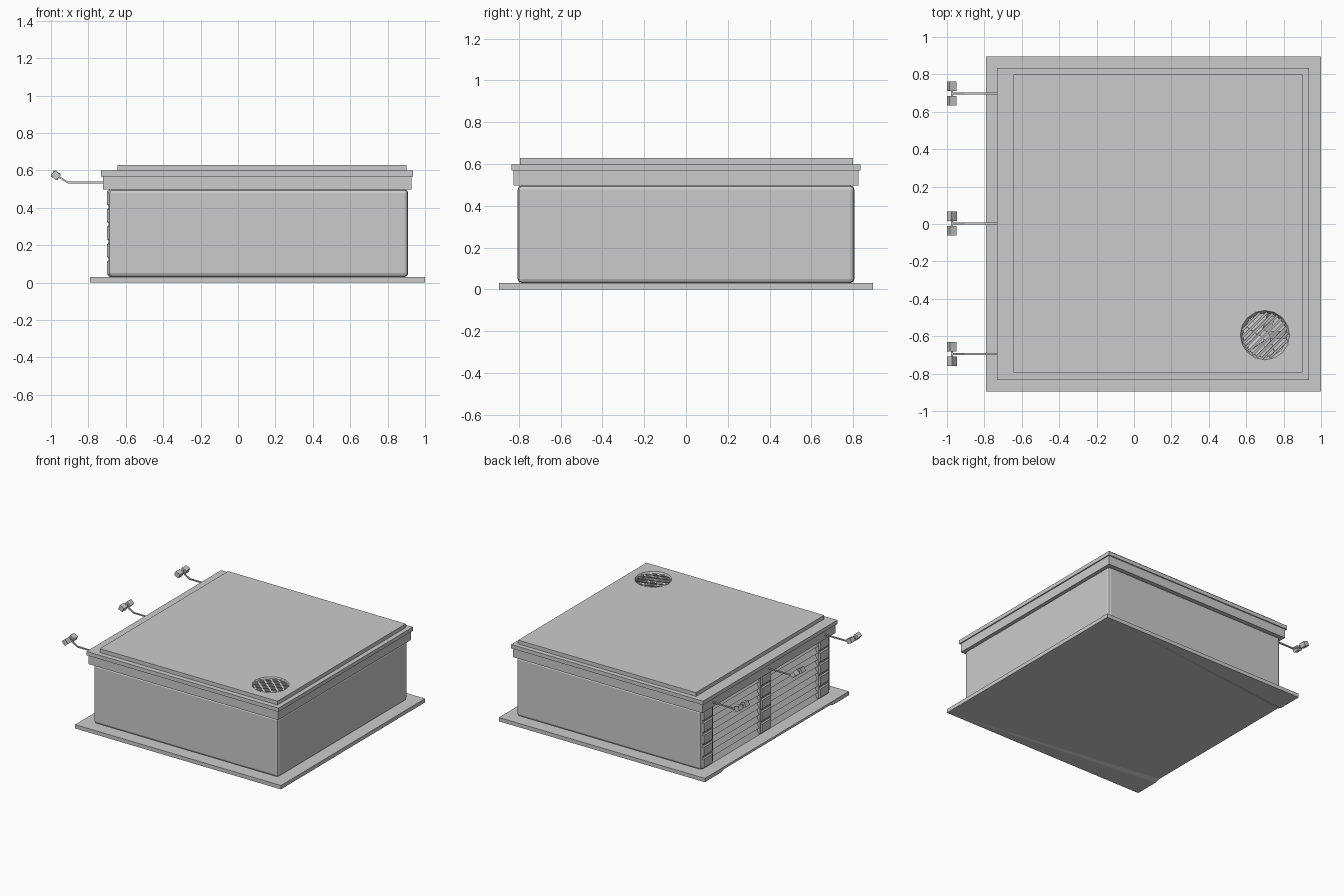
import bpy, bmesh, math
from mathutils import Vector, Matrix

if "Cube" in bpy.data.objects:
    bpy.data.objects.remove(bpy.data.objects["Cube"], do_unlink=True)

grey = bpy.data.materials.new("plain grey")
grey.use_nodes = True
grey.diffuse_color = (0.6, 0.6, 0.6, 1)
grey.node_tree.nodes["Principled BSDF"].inputs["Base Color"].default_value = (0.6, 0.6, 0.6, 1)


def finish(name, bm):
    bmesh.ops.recalc_face_normals(bm, faces=bm.faces)
    mesh = bpy.data.meshes.new(name)
    bm.to_mesh(mesh)
    bm.free()
    mesh.materials.append(grey)
    ob = bpy.data.objects.new(name, mesh)
    bpy.context.collection.objects.link(ob)
    return ob


def add_box(bm, size, matrix):
    bmesh.ops.create_cube(bm, size=1, matrix=matrix @ Matrix.Diagonal((*size, 1)))


def box(name, lo, hi, bevel=0, segments=1):
    lo, hi = Vector(lo), Vector(hi)
    bm = bmesh.new()
    add_box(bm, hi - lo, Matrix.Translation((lo + hi) / 2))
    if bevel:
        bmesh.ops.bevel(bm, geom=bm.edges[:], offset=bevel, segments=segments, profile=0.5,
                        affect='EDGES')
    return finish(name, bm)


def extrude_y(name, profile, y0, y1):
    # Extrude a closed x-z outline along y
    bm = bmesh.new()
    face = bm.faces.new([bm.verts.new((x, y0, z)) for x, z in profile])
    new = bmesh.ops.extrude_face_region(bm, geom=[face])["geom"]
    verts = [v for v in new if isinstance(v, bmesh.types.BMVert)]
    bmesh.ops.translate(bm, vec=(0, y1 - y0, 0), verts=verts)
    return finish(name, bm)


def cut(ob, cutter):
    mod = ob.modifiers.new("cut", 'BOOLEAN')
    mod.operation = 'DIFFERENCE'
    mod.solver = 'EXACT'
    mod.object = cutter
    bpy.context.view_layer.objects.active = ob
    bpy.ops.object.modifier_apply(modifier=mod.name)


GROUND, EAVE = 0.03, 0.498
FACE, WALL = -0.70, -0.692

# Base slab, its underside rising slightly toward the driveway edge
X0, X1, Y, LIFT = -0.79, 1, 0.895, 0.012
bm = bmesh.new()
top = [bm.verts.new((x, y, GROUND)) for x, y in ((X0, -Y), (X1, -Y), (X1, Y), (X0, Y))]
low = [bm.verts.new((x, y, 0)) for x, y in ((X0, -Y), (X1, -Y), (X1, Y), (X0, Y))]
foot = [bm.verts.new((X0, y, z)) for y, z in ((-0.70, 0), (-0.66, LIFT), (0.66, LIFT), (0.70, 0))]
bm.faces.new(top)
for i in range(3):
    bm.faces.new((low[i], low[i + 1], top[i + 1], top[i]))
bm.faces.new([top[3], low[3], *reversed(foot), low[0], top[0]])
bm.faces.new((low[1], low[2], foot[2], foot[1]))
for a, b, c in ((low[1], foot[0], low[0]), (low[1], foot[1], foot[0]),
                (low[2], foot[3], low[3]), (low[2], foot[2], foot[3])):
    bm.faces.new((a, b, c))
finish("base_slab", bm)

# Walls with eased edges and two door openings
walls = box("walls", (WALL, -0.805, GROUND), (0.91, 0.805, EAVE), 0.02, 2)
for lo, hi in ((-0.655, -0.07), (0.07, 0.655)):
    opening = box("opening_cutter", (-0.80, lo, 0), (-0.65, hi, 0.6))
    cut(walls, opening)
    bpy.data.objects.remove(opening, do_unlink=True)

# Chamfered blocks stacked up the pillars either side of the doors
COURSES = 5
step = (EAVE - GROUND) / COURSES
for name, y0, y1 in (("front", -0.79, -0.655), ("middle", -0.07, 0.07), ("back", 0.655, 0.79)):
    for i in range(COURSES):
        z = GROUND + i * step
        box(f"pillar_block_{name}_{i + 1}", (FACE, y0, z), (-0.66, y1, z + step), 0.013)

# Slatted roller doors
SLATS = 9
rise = (EAVE - GROUND) / SLATS
slats = [(-0.64, EAVE), (-0.64, GROUND)]
for i in range(SLATS):
    z = GROUND + i * rise
    slats += [(-0.686, z), (-0.655, z + rise - 0.001)]
extrude_y("door_front", slats, -0.655, -0.07)
extrude_y("door_back", slats, 0.07, 0.655)

# Stepped roof
box("eave_band", (-0.721, -0.826, EAVE), (0.927, 0.826, 0.568))
rim = box("roof_rim", (-0.732, -0.835, 0.568), (0.936, 0.835, 0.598))
cap = box("roof_cap", (-0.645, -0.795, 0.598), (0.90, 0.798, 0.628))

# Round vent opening cut through the roof
VENT = Matrix.Translation((0.70, -0.594, 0))
R = 0.135
bm = bmesh.new()
bmesh.ops.create_cone(bm, cap_ends=True, segments=16, radius1=R, radius2=R, depth=0.2,
                      matrix=VENT @ Matrix.Translation((0, 0, 0.673)))
hole = finish("vent_cutter", bm)
cut(rim, hole)
cut(cap, hole)
bpy.data.objects.remove(hole, do_unlink=True)

# Funnel-shaped vent ring
bm = bmesh.new()
loops = []
for r, z in ((R, 0.57), (R, 0.629), (R - 0.003, 0.629), (R - 0.017, 0.603), (R - 0.017, 0.57)):
    loops.append([bm.verts.new(VENT @ Vector((r * math.cos(a), r * math.sin(a), z)))
                  for a in (math.tau * k / 16 for k in range(16))])
for a, b in zip(loops, loops[1:] + loops[:1]):
    for k in range(16):
        n = (k + 1) % 16
        bm.faces.new((a[k], a[n], b[n], b[k]))
finish("vent_ring", bm)

# Diagonal vent slats
bm = bmesh.new()
for i in range(9):
    d = (i - 4) * 0.026
    length = 2 * math.sqrt((R - 0.012) ** 2 - d * d)
    add_box(bm, (length, 0.013, 0.004),
            VENT @ Matrix.Rotation(math.pi / 4, 4, 'Z') @ Matrix.Translation((0, d, 0.619))
            @ Matrix.Rotation(0.25, 4, 'X'))
finish("vent_slats", bm)

# Fan beneath the slats
bm = bmesh.new()
bmesh.ops.create_cone(bm, cap_ends=True, segments=8, radius1=0.025, radius2=0.025, depth=0.03,
                      matrix=VENT @ Matrix.Translation((0, 0, 0.585)))
for k in range(5):
    add_box(bm, (0.09, 0.045, 0.004),
            VENT @ Matrix.Rotation(math.tau * k / 5, 4, 'Z') @ Matrix.Translation((0.065, 0, 0.586))
            @ Matrix.Rotation(0.3, 4, 'X'))
finish("vent_fan", bm)

# Twin floodlights on bent square arms above the pillars
arm = [(-0.70, 0.53), (-0.909, 0.53), (-0.974, 0.569), (-0.97, 0.577), (-0.907, 0.539), (-0.70, 0.539)]
for name, y, tilts in (("front", -0.695, (0.9, 0.5)), ("middle", 0.002, (0.45, 0.8)),
                       ("back", 0.698, (0.4, 0.4))):
    extrude_y("lamp_arm_" + name, arm, y - 0.005, y + 0.005)
    box("lamp_bar_" + name, (-0.979, y - 0.025, 0.567), (-0.967, y + 0.025, 0.579))
    bm = bmesh.new()
    for side, tilt in zip((-1, 1), tilts):
        add_box(bm, (0.04, 0.05, 0.036),
                Matrix.Translation((-0.974, y + side * 0.039, 0.574)) @ Matrix.Rotation(tilt, 4, 'Y'))
    finish("lamp_heads_" + name, bm)
